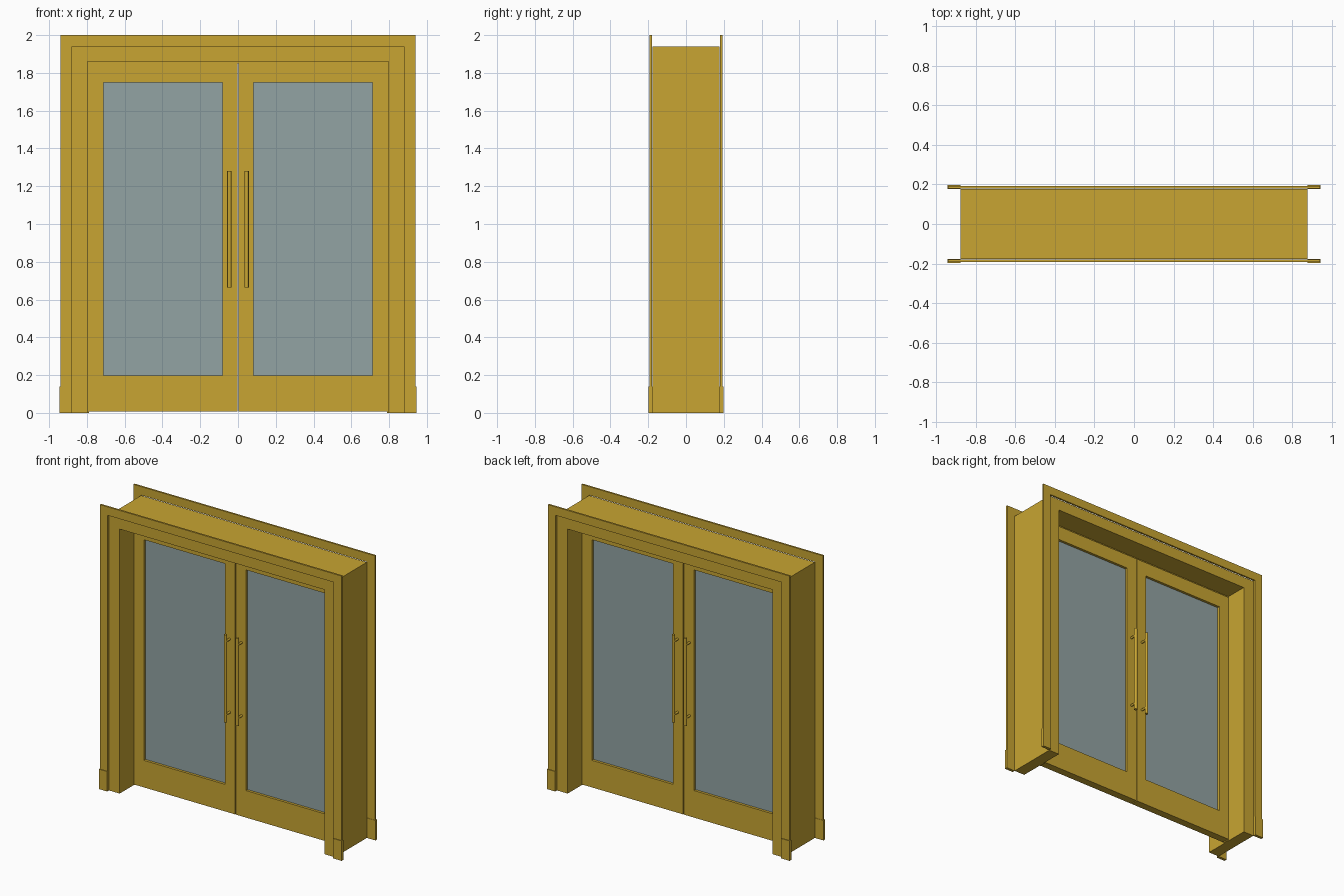
import bpy, bmesh
from mathutils import Matrix, Vector

if "Cube" in bpy.data.objects:
    bpy.data.objects.remove(bpy.data.objects["Cube"])


def material(name, rgb):
    m = bpy.data.materials.new(name)
    m.diffuse_color = (*rgb, 1)
    m.use_nodes = True
    m.node_tree.nodes["Principled BSDF"].inputs["Base Color"].default_value = m.diffuse_color
    return m


GOLD = material("gold_wood", (0.58, 0.375, 0.032))
GLASS = material("grey_glass", (0.29, 0.37, 0.37))


def finish(name, bm, mat):
    bmesh.ops.recalc_face_normals(bm, faces=bm.faces)
    me = bpy.data.meshes.new(name)
    bm.to_mesh(me)
    bm.free()
    me.materials.append(mat)
    ob = bpy.data.objects.new(name, me)
    bpy.context.collection.objects.link(ob)
    return ob


def box(name, x, y, z, mat=GOLD):
    bm = bmesh.new()
    bmesh.ops.create_cube(bm, size=1)
    for v in bm.verts:
        v.co = Vector(r[0] if c < 0 else r[1] for c, r in zip(v.co, (x, y, z)))
    return finish(name, bm, mat)


def arch(name, xi, xo, zi, zo, y0, y1):
    """Upside-down U, open at the floor, running from y0 to y1."""
    bm = bmesh.new()
    pts = [(-xo, 0), (-xo, zo), (xo, zo), (xo, 0), (xi, 0), (xi, zi), (-xi, zi), (-xi, 0)]
    face = bm.faces.new([bm.verts.new((x, y0, z)) for x, z in pts])
    ext = bmesh.ops.extrude_face_region(bm, geom=[face])["geom"]
    bmesh.ops.translate(bm, vec=(0, y1 - y0, 0),
                        verts=[g for g in ext if isinstance(g, bmesh.types.BMVert)])
    bm.faces.ensure_lookup_table()
    return finish(name, bm, GOLD)


def panel_frame(name, xo, zo, xi, zi, y):
    """Rectangular leaf with a rectangular opening, from -y to y."""
    bm = bmesh.new()
    loops = []
    for yy in (-y, y):
        for xs, zs in ((xo, zo), (xi, zi)):
            loops.append([bm.verts.new((xs[i], yy, zs[j]))
                          for i, j in ((0, 0), (1, 0), (1, 1), (0, 1))])
    of, inf, ob, inb = loops
    for a, b in ((of, inf), (inf, inb), (inb, ob), (ob, of)):
        for i in range(4):
            k = (i + 1) % 4
            bm.faces.new((a[i], a[k], b[k], b[i]))
    return finish(name, bm, GOLD)


def rod(name, a, b, r):
    bm = bmesh.new()
    a, b = Vector(a), Vector(b)
    d = b - a
    mat = Matrix.Translation((a + b) / 2) @ d.to_track_quat('Z', 'Y').to_matrix().to_4x4()
    bmesh.ops.create_cone(bm, cap_ends=True, segments=16, radius1=r, radius2=r,
                          depth=d.length, matrix=mat)
    for f in bm.faces:
        f.smooth = len(f.verts) == 4
    for e in bm.edges:
        e.smooth = all(f.smooth for f in e.link_faces)
    return finish(name, bm, GOLD)


def span(s, a, b):
    return tuple(sorted((s * a, s * b)))


# Deep lining of the opening, with a slim seal closing the gap round the leaves
arch("jamb", 0.796, 0.878, 1.86, 1.939, -0.178, 0.178)
arch("door_seal", 0.789, 0.797, 1.849, 1.861, -0.02, 0.02)

# Flat casings and corner plinths on both faces of the wall
for face, sy in (("front", -1), ("back", 1)):
    arch(f"casing_{face}", 0.879, 0.94, 1.94, 2.0, sy * 0.18, sy * 0.193)
    for side, sx in (("left", -1), ("right", 1)):
        box(f"plinth_{face}_{side}", span(sx, 0.879, 0.945), span(sy, 0.178, 0.198), (0, 0.14))

# Two glazed leaves, each with a pull bar on both faces
for side, sx in (("left", -1), ("right", 1)):
    panel_frame(f"door_leaf_{side}", span(sx, 0.003, 0.79), (0.008, 1.85),
                span(sx, 0.081, 0.713), (0.198, 1.75), 0.027)
    box(f"glass_{side}", span(sx, 0.08, 0.714), (-0.009, 0.009), (0.197, 1.751), GLASS)
    x = sx * 0.046
    for face, sy in (("front", -1), ("back", 1)):
        rod(f"pull_bar_{face}_{side}", (x, sy * 0.073, 0.665), (x, sy * 0.073, 1.28), 0.011)
        for end, z in (("lower", 0.715), ("upper", 1.23)):
            rod(f"pull_post_{face}_{side}_{end}", (x, sy * 0.025, z), (x, sy * 0.073, z), 0.008)
